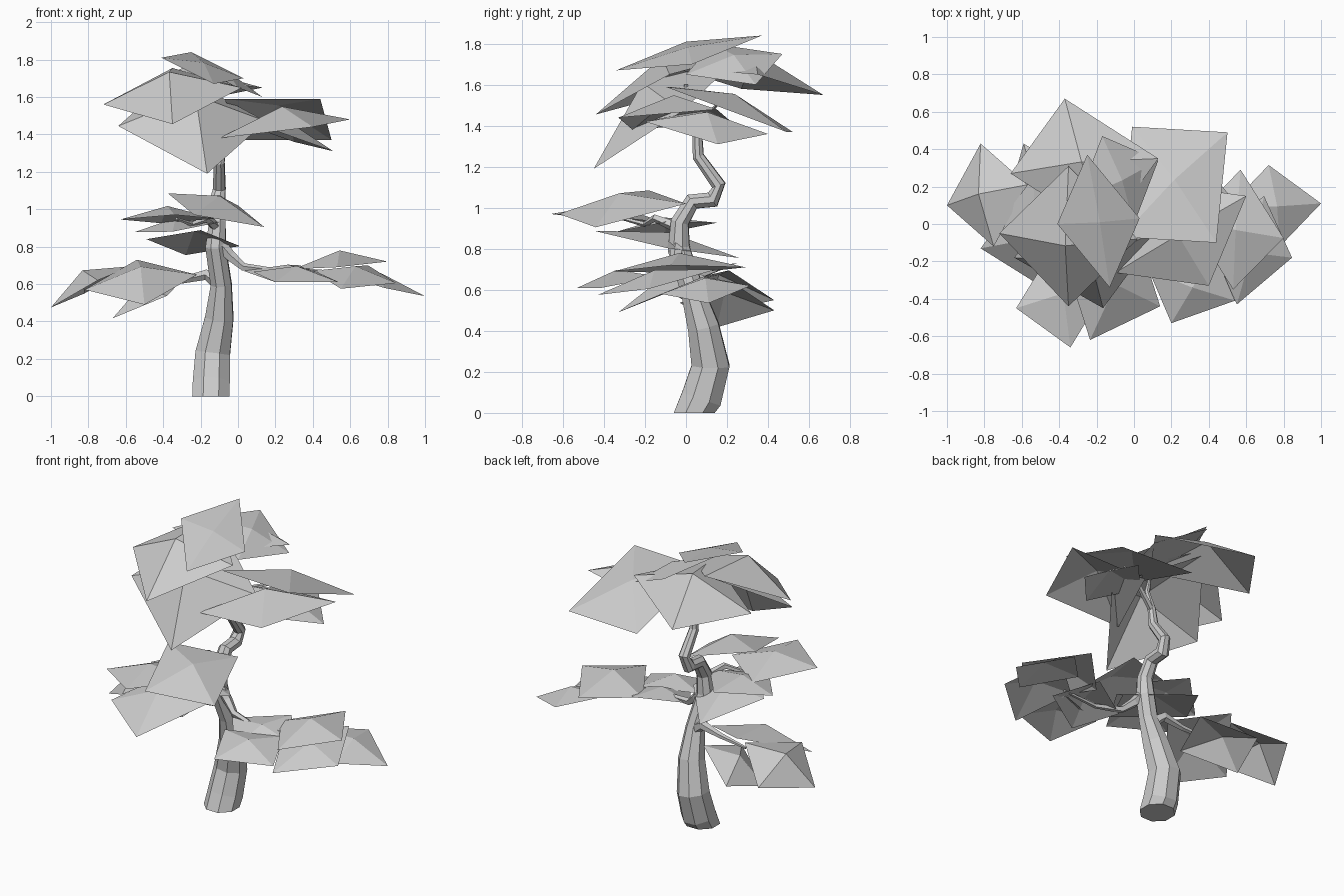
import bpy
import bmesh
from mathutils import Vector
from math import cos, sin, tau

default_cube = bpy.data.objects.get("Cube")
if default_cube:
    bpy.data.objects.remove(default_cube, do_unlink=True)

# One pale grey for the whole tree
GREY = (0.6, 0.6, 0.6, 1)
pale_grey = bpy.data.materials.new("pale_grey")
pale_grey.use_nodes = True
pale_grey.diffuse_color = GREY
shader = next(n for n in pale_grey.node_tree.nodes if n.type == "BSDF_PRINCIPLED")
shader.inputs["Base Color"].default_value = GREY


def finish(bm, name):
    """Turn a bmesh into a flat-shaded object."""
    mesh = bpy.data.meshes.new(name)
    bm.to_mesh(mesh)
    bm.free()
    mesh.materials.append(pale_grey)
    obj = bpy.data.objects.new(name, mesh)
    bpy.context.scene.collection.objects.link(obj)


def limb(name, path, sides):
    """Loft a tapering low-poly tube through (x, y, z, radius) points."""
    bm = bmesh.new()
    centres = [Vector(p[:3]) for p in path]
    last = len(path) - 1
    tangent, side = Vector((0, 0, 1)), Vector((1, 0, 0))
    rings = []
    for i, centre in enumerate(centres):
        ahead = (centres[min(i + 1, last)] - centres[max(i - 1, 0)]).normalized()
        if centre.z == 0:  # flat cut on the ground
            ahead = tangent.copy()
        side = tangent.rotation_difference(ahead) @ side
        tangent = ahead
        across = tangent.cross(side)
        angles = [tau * (k + 0.5) / sides for k in range(sides)]
        rings.append([bm.verts.new(centre + (side * cos(a) + across * sin(a)) * path[i][3])
                      for a in angles])
    for low, high in zip(rings, rings[1:]):
        for k in range(sides):
            n = (k + 1) % sides
            bm.faces.new((low[k], low[n], high[n], high[k]))
    bm.faces.new(rings[0][::-1])
    bm.faces.new(rings[-1])
    finish(bm, name)


def foliage(name, cards):
    """Build folded leaf cards from three successive corners and a centre rise."""
    bm = bmesh.new()
    for a, b, c, rise in cards:
        a, b, c = Vector(a), Vector(b), Vector(c)
        normal = (b - a).cross(c - b).normalized()
        corners = [a, b, c, a + c - b]
        if normal.z < 0:
            normal.negate()
            corners.reverse()
        peak = bm.verts.new((a + c) / 2 + normal * rise)
        rim = [bm.verts.new(p) for p in corners]
        for k in range(4):
            bm.faces.new((rim[k], rim[(k + 1) % 4], peak))
    finish(bm, name)


# Crooked trunk
limb("trunk", [
    (-.145, .04, 0, .108), (-.143, .075, .07, .107), (-.135, .12, .23, .1),
    (-.1, .085, .42, .082), (-.09, .03, .6, .06), (-.12, -.035, .8, .058),
    (-.11, -.03, .93, .047), (-.11, .03, 1.03, .043), (-.11, .13, 1.04, .043),
    (-.1, .16, 1.11, .036), (-.1, .06, 1.25, .03), (-.09, .055, 1.36, .025),
    (-.1, 0, 1.5, .018), (-.12, 0, 1.6, .01)], 8)

# Branches
limb("left_branch", [
    (-.11, -.04, .83, .035), (-.04, -.05, .75, .03), (.03, -.08, .69, .022),
    (.2, -.12, .67, .015), (.45, -.1, .67, .008)], 5)
limb("right_branch", [
    (-.09, .04, .59, .04), (-.17, .07, .65, .03), (-.3, .08, .62, .018),
    (-.5, .1, .6, .008)], 5)
limb("front_branch", [
    (-.11, -.03, .9, .03), (-.17, -.15, .95, .02), (-.25, -.2, .92, .014),
    (-.33, -.32, .95, .007)], 5)
limb("crown_branch", [
    (-.09, .055, 1.35, .02), (.05, .1, 1.45, .014), (.2, .15, 1.5, .007)], 5)

# Foliage clusters
foliage("crown_foliage", [
    ((-.25, .37, 1.84), (-.41, 0, 1.81), (-.13, -.34, 1.67), .03),
    ((-.72, -.05, 1.56), (-.35, -.44, 1.455), (.02, -.08, 1.65), .14),
    ((-.66, .27, 1.58), (-.37, .67, 1.55), (.13, .35, 1.65), .15),
    ((-.64, -.18, 1.445), (-.165, -.45, 1.19), (.15, -.02, 1.47), .19),
    ((-.17, .47, 1.75), (.13, .34, 1.6), (0, 0, 1.65), .05)])
foliage("crown_side_foliage", [
    ((.44, -.1, 1.59), (.5, .49, 1.37), (-.01, .52, 1.37), .08),
    ((.2, -.2, 1.42), (.51, .155, 1.31), (.3, .4, 1.36), .08),
    ((-.1, -.26, 1.38), (.4, -.33, 1.44), (.6, .15, 1.48), .12)])
foliage("front_foliage", [
    ((-.235, -.62, .97), (.14, -.44, .905), (0, 0, 1.02), .08),
    ((-.63, -.45, .945), (-.34, -.66, .97), (-.12, -.3, .95), .07),
    ((-.555, -.1, .877), (-.35, -.35, .88), (-.1, -.1, .93), .05),
    ((-.2, -.45, .888), (-.49, -.1, .84), (-.28, .26, .755), .06)])
foliage("right_foliage", [
    ((-.75, -.12, .62), (-1, .1, .475), (-.82, .43, .55), .1),
    ((-.82, -.13, .57), (-.5, -.33, .49), (-.22, .05, .65), .09),
    ((-.67, .15, .417), (-.59, .43, .5), (-.3, .25, .62), .08)])
foliage("left_foliage", [
    ((.78, -.12, .58), (1, .11, .535), (.72, .315, .62), .06),
    ((.53, -.35, .69), (.8, -.075, .72), (.57, .29, .71), .08),
    ((.08, -.25, .665), (.2, -.53, .61), (.54, -.41, .61), .06),
    ((.03, -.1, .67), (.2, -.33, .61), (.5, -.15, .64), .05),
    ((.4, -.1, .67), (.55, -.43, .575), (.845, -.18, .605), .06)])
